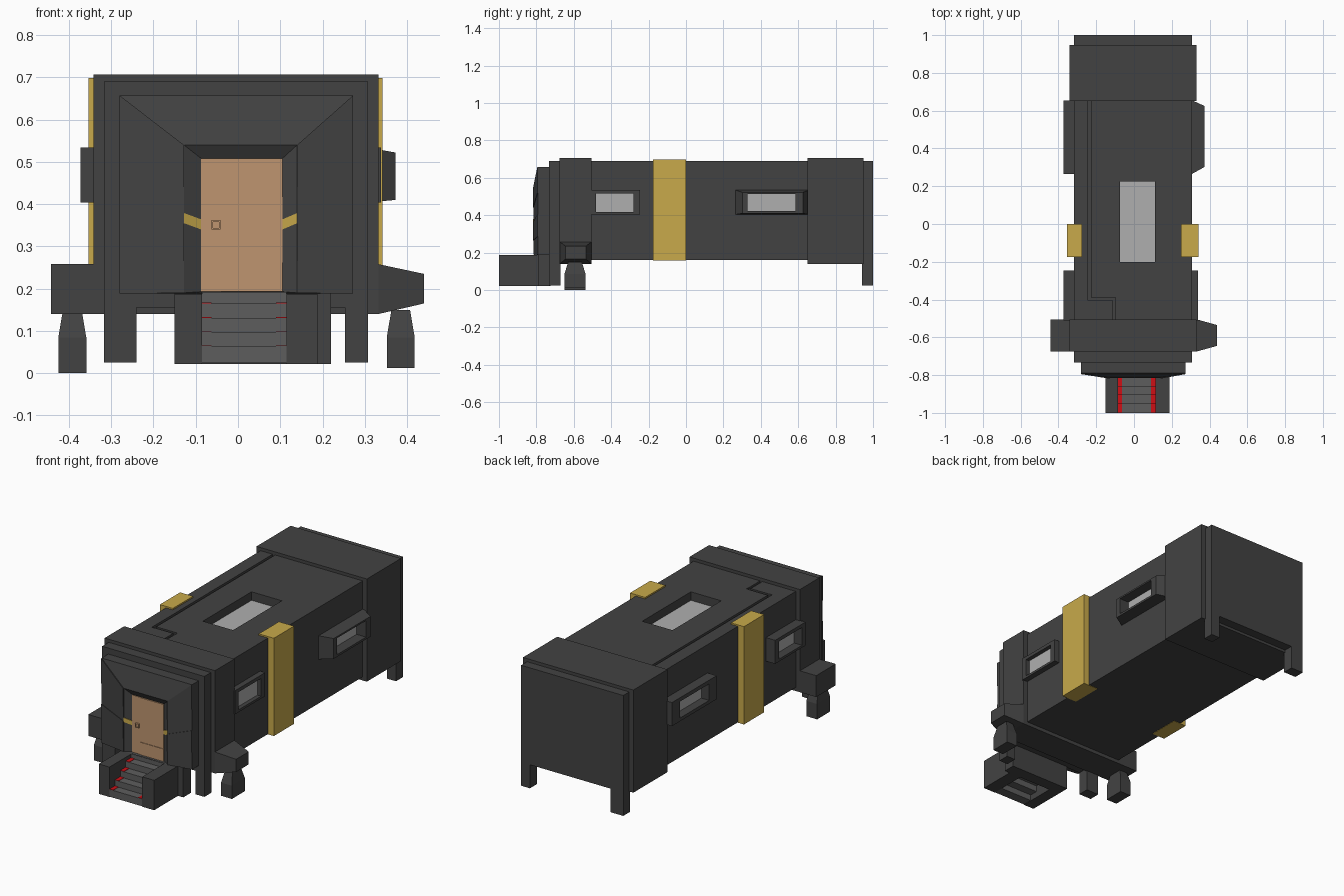
import bpy, bmesh

if "Cube" in bpy.data.objects:
    bpy.data.objects.remove(bpy.data.objects["Cube"])


def material(name, r, g, b):
    m = bpy.data.materials.new(name)
    m.diffuse_color = (r, g, b, 1)
    m.use_nodes = True
    m.node_tree.nodes["Principled BSDF"].inputs["Base Color"].default_value = m.diffuse_color
    return m


DARK = material("charcoal", 0.055, 0.055, 0.055)
STONE = material("step_grey", 0.11, 0.11, 0.11)
GLASS = material("pale_glass", 0.43, 0.43, 0.43)
GOLD = material("gold", 0.58, 0.40, 0.07)
WOOD = material("wood", 0.52, 0.30, 0.16)
RED = material("red", 0.62, 0.005, 0.008)


def finish(name, bm, mat):
    bmesh.ops.recalc_face_normals(bm, faces=bm.faces)
    me = bpy.data.meshes.new(name)
    bm.to_mesh(me)
    bm.free()
    me.materials.append(mat)
    ob = bpy.data.objects.new(name, me)
    bpy.context.collection.objects.link(ob)
    return ob


def loft(name, axis, rings, mat=DARK):
    """Closed solid through rectangles (position, a0, a1, b0, b1) along an axis."""
    bm = bmesh.new()
    loops = []
    for c, a0, a1, b0, b1 in rings:
        loop = []
        for a, b in ((a0, b0), (a1, b0), (a1, b1), (a0, b1)):
            p = [a, b]
            p.insert(axis, c)
            loop.append(bm.verts.new(p))
        loops.append(loop)
    for lo, hi in zip(loops, loops[1:]):
        for i in range(4):
            j = (i + 1) % 4
            bm.faces.new((lo[i], lo[j], hi[j], hi[i]))
    bm.faces.new(loops[0])
    bm.faces.new(loops[-1])
    return finish(name, bm, mat)


def box(name, x0, x1, y0, y1, z0, z1, mat=DARK):
    return loft(name, 2, [(z0, x0, x1, y0, y1), (z1, x0, x1, y0, y1)], mat)


def hull(name, pts, mat=DARK):
    bm = bmesh.new()
    for p in pts:
        bm.verts.new(p)
    bmesh.ops.convex_hull(bm, input=bm.verts)
    bmesh.ops.dissolve_limit(bm, angle_limit=0.01, verts=bm.verts, edges=bm.edges)
    return finish(name, bm, mat)


def cut(target, cutter):
    mod = target.modifiers.new("cut", 'BOOLEAN')
    mod.operation = 'DIFFERENCE'
    mod.solver = 'EXACT'
    mod.object = cutter
    bpy.context.view_layer.objects.active = target
    bpy.ops.object.modifier_apply(modifier=mod.name)
    bpy.data.objects.remove(cutter)


# Main body with skylight recess and roof groove
body = box("body", -0.317, 0.307, -0.6, 0.75, 0.16, 0.69)
cut(body, box("skylight_cutter", -0.075, 0.11, -0.2, 0.225, 0.64, 0.8))
cut(body, box("groove_cutter_long", -0.243, -0.228, -0.405, 0.66, 0.678, 0.8))
cut(body, box("groove_cutter_cross", -0.236, -0.098, -0.403, -0.388, 0.679, 0.8))
cut(body, box("groove_cutter_short", -0.113, -0.099, -0.52, -0.395, 0.68, 0.8))
box("skylight_glass", -0.075, 0.11, -0.2, 0.225, 0.638, 0.643, GLASS)

# Thicker bands near both ends
box("front_band", -0.342, 0.332, -0.675, -0.505, 0.14, 0.707)
box("rear_band", -0.342, 0.332, 0.65, 0.948, 0.14, 0.707)


# End plates standing on two short legs
def end_plate(name, y0, y1):
    prof = [(-0.317, 0.025), (-0.24, 0.025), (-0.24, 0.155), (0.253, 0.155),
            (0.253, 0.025), (0.307, 0.025), (0.307, 0.69), (-0.317, 0.69)]
    bm = bmesh.new()
    face = bm.faces.new([bm.verts.new((x, y0, z)) for x, z in prof])
    ext = bmesh.ops.extrude_face_region(bm, geom=[face], use_keep_orig=True)
    for v in ext["geom"]:
        if isinstance(v, bmesh.types.BMVert):
            v.co.y = y1
    finish(name, bm, DARK)


end_plate("front_plate", -0.732, -0.67)
end_plate("rear_plate", 0.94, 1.0)

# Gold straps that wrap over the roof edge
for side, outer, inner in (("left", -0.354, -0.275), ("right", 0.342, 0.25)):
    box(side + "_gold_strap", min(outer, inner), max(outer, inner),
        -0.176, 0, 0.158, 0.698, GOLD)


# Side windows: hollow frames with recessed glass
def window(name, wall, outer, base, rim, hole):
    glass = wall + (0.006 if wall > 0 else -0.006)
    loft(name + "_frame", 0, [(wall * 0.97, *base), (wall, *base), (outer, *rim),
                              (outer, *hole), (glass, *hole)])
    loft(name + "_glass", 0, [(wall, *hole), (glass * 1.006, *hole)], GLASS)


front_hole = (-0.48, -0.28, 0.417, 0.515)
rear_hole = (0.33, 0.585, 0.422, 0.513)
front_base = (-0.51, -0.245, 0.404, 0.534)
rear_base = (0.265, 0.655, 0.404, 0.534)
window("right_front_window", 0.307, 0.338, front_base, front_base, front_hole)
window("right_rear_window", 0.307, 0.373, rear_base, (0.302, 0.625, 0.41, 0.522), rear_hole)
window("left_front_window", -0.317, -0.373, front_base, front_base, front_hole)
window("left_rear_window", -0.317, -0.373, rear_base, rear_base, rear_hole)

# Front side brackets and their feet
loft("left_bracket", 0, [(-0.33, -0.675, -0.505, 0.14, 0.258),
                         (-0.442, -0.675, -0.505, 0.14, 0.258)])
loft("right_bracket", 0, [(0.32, -0.675, -0.505, 0.14, 0.258),
                          (0.332, -0.675, -0.505, 0.14, 0.258),
                          (0.44, -0.645, -0.535, 0.165, 0.235)])
for side, x, z in (("left", -0.392, 0.0), ("right", 0.385, 0.012)):
    loft(side + "_foot", 2, [(z, x - 0.033, x + 0.033, -0.65, -0.537),
                             (0.085, x - 0.033, x + 0.033, -0.65, -0.537),
                             (0.15, x - 0.022, x + 0.022, -0.63, -0.557)])

# Facade stepping out to the doorway
loft("facade", 1, [(-0.72, -0.28, 0.272, 0.188, 0.657), (-0.79, -0.28, 0.272, 0.188, 0.657),
                   (-0.814, -0.128, 0.14, 0.19, 0.54), (-0.795, -0.087, 0.105, 0.193, 0.508)])
outer_z = (0.19, 0.285, 0.405, 0.52, 0.657)
inner_z = (0.19, 0.265, 0.36, 0.44, 0.54)
for side, xo, xi, xd in (("left", -0.28, -0.128, -0.087), ("right", 0.272, 0.14, 0.105)):
    # Slanted wall panels in alternating relief
    for i in range(4):
        d = 0.002 + 0.003 * (i % 2)
        hull(f"{side}_panel_{i + 1}",
             [(x, y - o, z) for o in (-0.004, d)
              for x, y, z in ((xo, -0.79, outer_z[i]), (xo, -0.79, outer_z[i + 1]),
                              (xi, -0.814, inner_z[i]), (xi, -0.814, inner_z[i + 1]))])
    # Gold stripe on the door jamb
    hull(side + "_jamb_stripe",
         [(x, y - o, z) for o in (0, 0.003)
          for x, y, z in ((xi, -0.814, 0.355), (xi, -0.814, 0.379),
                          (xd, -0.795, 0.34), (xd, -0.795, 0.364))], GOLD)

# Door with raised panels and square handle
box("door", -0.087, 0.105, -0.799, -0.785, 0.193, 0.508, WOOD)
box("door_top_panel", -0.04, 0.105, -0.802, -0.79, 0.417, 0.508, WOOD)
box("door_bottom_panel", -0.04, 0.105, -0.802, -0.79, 0.193, 0.262, WOOD)
loft("door_handle", 1, [(-0.79, -0.063, -0.041, 0.34, 0.362), (-0.81, -0.063, -0.041, 0.34, 0.362),
                        (-0.81, -0.059, -0.045, 0.344, 0.358),
                        (-0.806, -0.059, -0.045, 0.344, 0.358)], WOOD)

# Entrance stairs: side walls, support, hollow steps and red edging
box("stair_support", -0.15, 0.22, -0.792, -0.725, 0.022, 0.19)
box("left_stair_wall", -0.15, -0.085, -1, -0.785, 0.022, 0.187)
box("right_stair_wall", 0.115, 0.188, -1, -0.785, 0.022, 0.187)
tops = (0.064, 0.097, 0.131, 0.165, 0.192)
for i, top in enumerate(tops):
    y0 = -1 + 0.047 * i
    y1 = min(y0 + 0.055, -0.785)
    box(f"step_{i + 1}", -0.085, 0.115, y0, y1, top - 0.04, top, STONE)
    if i < 4:
        for side, x0, x1 in (("left", -0.085, -0.063), ("right", 0.09, 0.115)):
            box(f"{side}_red_edge_{i + 1}", x0, x1, y0 + 0.001, y0 + 0.047,
                top - 0.002, top + 0.002, RED)
